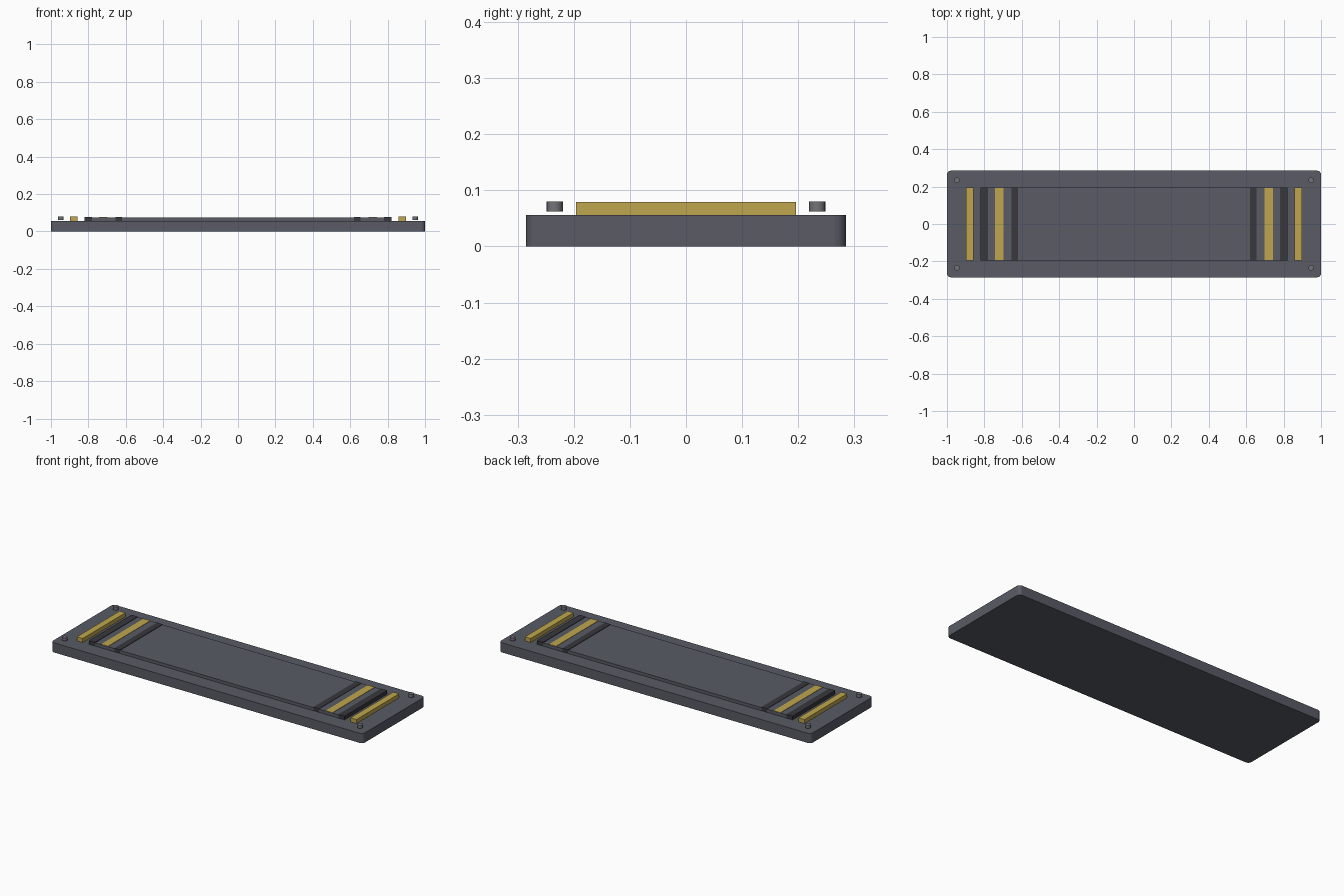
import bpy

if "Cube" in bpy.data.objects:
    bpy.data.objects.remove(bpy.data.objects["Cube"])


def material(name, rgb):
    m = bpy.data.materials.new(name)
    m.diffuse_color = (*rgb, 1)
    m.use_nodes = True
    m.node_tree.nodes["Principled BSDF"].inputs["Base Color"].default_value = m.diffuse_color
    return m


grey = material("slate grey", (0.10, 0.105, 0.13))
dark = material("charcoal", (0.04, 0.039, 0.048))
gold = material("gold", (0.52, 0.38, 0.075))
steel = material("steel grey", (0.17, 0.17, 0.19))


def box(name, x, width, depth, z0, z1, mat):
    bpy.ops.mesh.primitive_cube_add(size=1, location=(x, 0, (z0 + z1) / 2))
    ob = bpy.context.object
    ob.name = name
    ob.scale = (width, depth, z1 - z0)
    bpy.ops.object.transform_apply(location=False, rotation=False, scale=True)
    ob.data.materials.append(mat)
    return ob


# Base plate with its four upright corners rounded
base = box("base_plate", 0, 2.0, 0.57, 0, 0.056, grey)
weights = base.data.attributes.new("bevel_weight_edge", 'FLOAT', 'EDGE')
for e in base.data.edges:
    a, b = (base.data.vertices[i].co for i in e.vertices)
    weights.data[e.index].value = float(abs(a.z - b.z) > 0.01)
bevel = base.modifiers.new("corners", 'BEVEL')
bevel.limit_method = 'WEIGHT'
bevel.width = 0.02
bevel.segments = 4
bpy.ops.object.shade_smooth_by_angle()

# Raised middle panel
box("centre_panel", 0, 1.24, 0.39, 0.056, 0.074, grey)

# Bars and strips at both ends
for s, side in ((-1, "left"), (1, "right")):
    box(f"{side}_inner_bar", s * 0.638, 0.036, 0.39, 0.056, 0.077, dark)
    box(f"{side}_strip_bed", s * 0.718, 0.124, 0.39, 0.056, 0.075, grey)
    box(f"{side}_inner_contact", s * 0.72, 0.044, 0.388, 0.06, 0.077, gold)
    box(f"{side}_outer_bar", s * 0.80, 0.04, 0.39, 0.056, 0.078, dark)
    box(f"{side}_outer_contact", s * 0.878, 0.038, 0.392, 0.056, 0.079, gold)

    # Corner screw heads, standing just clear of the plate
    for y, end in ((-0.234, "front"), (0.234, "back")):
        bpy.ops.mesh.primitive_cylinder_add(vertices=16, radius=0.0145, depth=0.018,
                                            location=(s * 0.947, y, 0.071))
        screw = bpy.context.object
        screw.name = f"{side}_{end}_screw"
        screw.data.materials.append(steel)
        bpy.ops.object.shade_smooth_by_angle()
